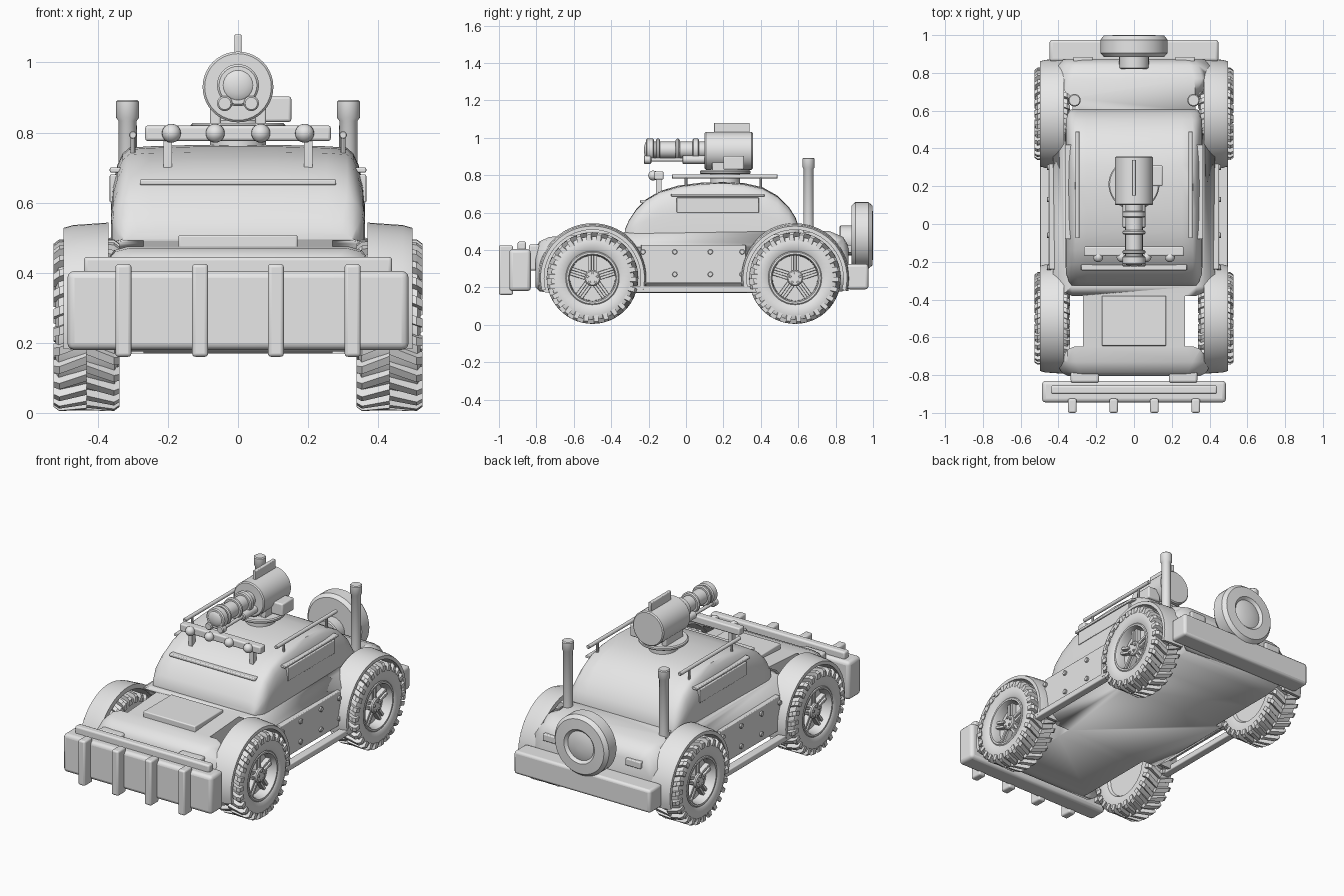
import bpy, bmesh, math
from mathutils import Vector, Matrix

if "Cube" in bpy.data.objects:
    bpy.data.objects.remove(bpy.data.objects["Cube"])

grey = bpy.data.materials.new("light_grey")
grey.use_nodes = True
grey.diffuse_color = (0.8, 0.8, 0.8, 1)
grey.node_tree.nodes["Principled BSDF"].inputs["Base Color"].default_value = (0.8, 0.8, 0.8, 1)


def finish(name, bm, bevel=0.0, smooth=True):
    bmesh.ops.recalc_face_normals(bm, faces=bm.faces)
    me = bpy.data.meshes.new(name)
    bm.to_mesh(me)
    bm.free()
    ob = bpy.data.objects.new(name, me)
    bpy.context.collection.objects.link(ob)
    me.materials.append(grey)
    if bevel:
        mod = ob.modifiers.new("soft_edges", 'BEVEL')
        mod.width, mod.segments, mod.limit_method = bevel, 3, 'ANGLE'
    if smooth:
        bpy.ops.object.select_all(action='DESELECT')
        ob.select_set(True)
        bpy.context.view_layer.objects.active = ob
        bpy.ops.object.shade_smooth_by_angle(angle=math.radians(38))
    return ob


def box(name, lo, hi, bevel=0.0, matrix=None):
    """Box between two opposite corners."""
    lo, hi = Vector(lo), Vector(hi)
    bm = bmesh.new()
    bmesh.ops.create_cube(bm, size=1)
    for v in bm.verts:
        v.co = Vector([a * b for a, b in zip(v.co, hi - lo)]) + (lo + hi) / 2
    if matrix:
        bm.transform(matrix)
    return finish(name, bm, bevel)


def loft(name, rings, bevel=0.0):
    """Skin closed rings of points and cap both ends."""
    bm = bmesh.new()
    rows = [[bm.verts.new(p) for p in ring] for ring in rings]
    n = len(rows[0])
    for a, b in zip(rows, rows[1:]):
        for i in range(n):
            j = (i + 1) % n
            bm.faces.new((a[i], a[j], b[j], b[i]))
    bm.faces.new(rows[0])
    bm.faces.new(rows[-1])
    return finish(name, bm, bevel)


def lathe(name, profile, loc, axis='z', seg=32):
    """Revolve (distance, radius) pairs about an axis through loc."""
    k = 'xyz'.index(axis)
    rings = []
    for t, r in profile:
        ring = []
        for i in range(seg):
            a = math.tau * i / seg
            p = [0, 0, 0]
            p[k], p[(k + 1) % 3], p[(k + 2) % 3] = t, r * math.cos(a), r * math.sin(a)
            ring.append(Vector(p) + Vector(loc))
        rings.append(ring)
    return loft(name, rings)


def rod(name, loc, r, length, axis, seg=20):
    e = min(r * 0.2, 0.006)
    return lathe(name, [(0, r - e), (e, r), (length - e, r), (length, r - e)], loc, axis, seg)


def dome(name, loc, r, direction=-1, squash=1.0):
    prof = [(direction * squash * r * math.sin(a), r * math.cos(a))
            for a in [math.radians(d) for d in (-80, -60, -30, 0, 20, 40, 60, 75, 86)]]
    return lathe(name, prof, loc, 'y', 24)


WHEEL_Z = 0.25
AXLES = {"front": -0.5, "rear": 0.583}

# Lower hull: sections along y, then round wheel wells
hull_rings = []
for y, w, bottom, top in ((-0.805, 0.35, 0.2, 0.41), (-0.785, 0.385, 0.18, 0.445), (-0.73, 0.41, 0.17, 0.47),
                          (-0.33, 0.43, 0.17, 0.495), (0.6, 0.43, 0.17, 0.51), (0.77, 0.42, 0.17, 0.5),
                          (0.84, 0.4, 0.18, 0.47), (0.87, 0.375, 0.2, 0.42)):
    half = [(w - 0.07, bottom), (w, bottom + 0.05), (w, top - 0.08), (w - 0.06, top - 0.01), (w - 0.1, top)]
    hull_rings.append([(x, y, z) for x, z in half] + [(-x, y, z) for x, z in reversed(half)])
hull = loft("hull", hull_rings)
for s in (-1, 1):
    for end, y in AXLES.items():
        inner = 0.27 if end == "front" else 0.325
        x0 = inner if s > 0 else -0.7
        cutter = lathe("well_cutter", [(0, 0.27), (0.7 - inner, 0.27)], (x0, y, WHEEL_Z), 'x', 48)
        cutter.hide_render = True
        mod = hull.modifiers.new("wheel_well", 'BOOLEAN')
        mod.operation, mod.object, mod.solver = 'DIFFERENCE', cutter, 'EXACT'
        bpy.context.view_layer.objects.active = hull
        bpy.ops.object.modifier_apply(modifier=mod.name)
        bpy.data.objects.remove(cutter)

# Domed cabin
cabin_rings = []
for y, w, top in ((-0.325, 0.33, 0.515), (-0.305, 0.345, 0.56), (-0.265, 0.36, 0.62), (-0.215, 0.362, 0.67),
                  (-0.14, 0.362, 0.715), (-0.04, 0.362, 0.745), (0.08, 0.362, 0.76), (0.2, 0.362, 0.765),
                  (0.31, 0.362, 0.758), (0.41, 0.362, 0.735), (0.49, 0.362, 0.69), (0.55, 0.36, 0.63),
                  (0.585, 0.35, 0.575), (0.605, 0.335, 0.52)):
    h = top - 0.48
    half = [(w, 0), (w, 0.4), (0.985 * w, 0.62), (0.95 * w, 0.8), (0.91 * w, 0.91), (0.86 * w, 0.97), (0.7 * w, 0.985),
            (0.3 * w, 1)]
    cabin_rings.append([(x, y, 0.48 + h * z) for x, z in half] + [(-x, y, 0.48 + h * z) for x, z in reversed(half)])
loft("cabin", cabin_rings)
box("windscreen_trim", (-0.28, -0.245, 0.65), (0.28, -0.2, 0.667), 0.005)
box("hood_hatch", (-0.17, -0.645, 0.46), (0.17, -0.38, 0.508), 0.006)

# Tread lugs in a chevron pattern
def tread(name, loc):
    bm = bmesh.new()
    count = 26
    for i in range(count):
        for side in (-1, 1):
            a0 = math.tau * (i + 0.25 * side) / count
            ring = []
            for x, lean, r_in, r_out in ((0.0, 0, 0.21, 0.243), (0.078, 0.13, 0.21, 0.245), (0.094, 0.15, 0.2, 0.233)):
                row = []
                for da, r in ((-0.065, r_in), (0.065, r_in), (0.05, r_out), (-0.05, r_out)):
                    a = a0 + da + lean
                    row.append(bm.verts.new((side * x, r * math.cos(a), r * math.sin(a))))
                ring.append(row)
            for p, q in zip(ring, ring[1:]):
                for k in range(4):
                    bm.faces.new((p[k], p[(k + 1) % 4], q[(k + 1) % 4], q[k]))
            bm.faces.new(ring[0])
            bm.faces.new(ring[-1])
    bm.transform(Matrix.Translation(loc))
    finish(name, bm, smooth=False)


# Wheels and arched fenders
for s, side in ((-1, "right"), (1, "left")):
    for end, y in AXLES.items():
        tag = f"{end}_{side}"
        c = Vector((s * 0.432, y, WHEEL_Z))
        tyre = [(-0.065, 0.14), (-0.08, 0.15), (-0.088, 0.19), (-0.08, 0.222), (0.08, 0.222), (0.089, 0.2),
                (0.086, 0.15), (0.08, 0.143), (0.084, 0.138), (0.084, 0.128), (0.07, 0.122), (0.025, 0.12)]
        lathe(f"tyre_{tag}", [(s * t, r) for t, r in tyre], c, 'x', 48)
        tread(f"tread_{tag}", c)
        rod(f"hub_{tag}", c + Vector((s * 0.045 - 0.025, 0, 0)), 0.043, 0.05, 'x')
        for i in range(5):
            a = math.tau * i / 5
            turn = Matrix.Translation(c) @ Matrix.Rotation(a, 4, 'X')
            for off in (-0.014, 0.014):
                box(f"spoke_{tag}", (s * 0.04 - 0.015, off - 0.008, 0.025), (s * 0.04 + 0.015, off + 0.008, 0.128),
                    0.003, turn)
            rod(f"wheel_bolt_{tag}", c + Vector((s * 0.072 - 0.006, 0.027 * math.sin(a), 0.027 * math.cos(a))),
                0.007, 0.012, 'x', 8)
        rings = []
        for i in range(33):
            a = math.radians(-14 + 208 * i / 32)
            rings.append([(s * x, y + r * math.cos(a), WHEEL_Z + r * math.sin(a))
                          for x, r in ((0.37, 0.265), (0.37, 0.293), (0.47, 0.286), (0.498, 0.278), (0.498, 0.258))])
        loft(f"fender_{tag}", rings)

    # Riveted side panel, step and window
    x0, x1 = sorted((s * 0.4, s * 0.45))
    box(f"side_panel_{side}", (x0, -0.24, 0.225), (x1, 0.32, 0.428), 0.004)
    for y in (-0.23, -0.06, 0.13, 0.3):
        for z in (0.27, 0.39):
            rod(f"rivet_{side}", (s * 0.45 - 0.011, y, z), 0.014, 0.022, 'x', 12)
    x0, x1 = sorted((s * 0.45, s * 0.497))
    box(f"side_step_{side}", (x0, -0.36, 0.172), (x1, 0.4, 0.208), 0.006)
    x0, x1 = sorted((s * 0.33, s * 0.366))
    box(f"side_window_{side}", (x0, -0.05, 0.6), (x1, 0.39, 0.68), 0.004)
    box(f"window_trim_{side}", (x0, -0.08, 0.686), (x1, 0.42, 0.7), 0.004)

    # Roof rail, exhaust stack and tail lamp
    rod(f"roof_rail_{side}", (s * 0.3, -0.075, 0.793), 0.011, 0.565, 'y', 12)
    for y in (0.0, 0.4):
        rod(f"rail_post_{side}", (s * 0.3, y, 0.71), 0.007, 0.08, 'z', 8)
    lathe(f"exhaust_stack_{side}", [(0, 0.028), (0.34, 0.026), (0.35, 0.033), (0.395, 0.033), (0.4, 0.028)],
          (s * 0.315, 0.655, 0.493), 'z', 24)
    box(f"tail_lamp_{side}", (s * 0.27 - 0.05, 0.84, 0.385), (s * 0.27 + 0.05, 0.885, 0.425), 0.005)
    box(f"bumper_mount_{side}", (s * 0.26 - 0.075, -0.84, 0.29), (s * 0.26 + 0.075, -0.78, 0.43), 0.012)

# Front ram bumper with upright bars
box("front_bumper", (-0.487, -0.945, 0.18), (0.487, -0.83, 0.405), 0.02)
box("bumper_rail", (-0.44, -0.9, 0.395), (0.44, -0.855, 0.445), 0.01)
for x in (-0.327, -0.108, 0.108, 0.327):
    box("bumper_bar", (x - 0.023, -1.0, 0.16), (x + 0.023, -0.925, 0.425), 0.01)

# Rear bumper and spare wheel
box("rear_bumper", (-0.447, 0.86, 0.19), (0.447, 0.975, 0.325), 0.015)
lathe("spare_tyre", [(0, 0.13), (0, 0.16), (0.02, 0.178), (0.09, 0.178), (0.112, 0.16), (0.115, 0.1),
                     (0.1, 0.085), (0.108, 0.06), (0.112, 0.02)], (0, 0.885, 0.478), 'y', 40)
rod("spare_mount", (0, 0.82, 0.45), 0.08, 0.08, 'y')

# Roof light bar
box("light_bar", (-0.265, -0.17, 0.776), (0.265, -0.12, 0.82), 0.008)
for x in (-0.19, -0.065, 0.065, 0.19):
    dome("roof_lamp", (x, -0.175, 0.798), 0.027)
for x in (-0.2, 0.2):
    box("light_bar_leg", (x - 0.012, -0.16, 0.69), (x + 0.012, -0.13, 0.78))

# Turret: ring, drum, fin, ammunition box and stepped barrel
rod("turret_neck", (0, 0.21, 0.74), 0.08, 0.1, 'z')
rod("turret_ring", (0, 0.21, 0.805), 0.135, 0.022, 'z', 40)
rod("turret_drum", (0, 0.1, 0.93), 0.101, 0.257, 'y', 40)
box("turret_fin", (-0.01, 0.15, 1.0), (0.01, 0.34, 1.08), 0.004)
box("ammunition_box", (0.07, 0.2, 0.83), (0.152, 0.31, 0.903), 0.008)
for s in (-1, 1):
    box("turret_bracket", (s * 0.065 - 0.015, 0.14, 0.82), (s * 0.065 + 0.015, 0.3, 0.88), 0.005)
    rod("lower_barrel", (s * 0.038, -0.225, 0.883), 0.022, 0.04, 'y', 16)
    rod("lower_barrel_sleeve", (s * 0.038, -0.02, 0.883), 0.022, 0.14, 'y', 16)
    rod("lower_barrel_core", (s * 0.038, -0.2, 0.883), 0.01, 0.25, 'y', 12)
rod("barrel", (0, -0.19, 0.935), 0.044, 0.31, 'y', 32)
for y, length in ((-0.215, 0.045), (-0.16, 0.022), (-0.055, 0.022), (0.035, 0.035)):
    rod("barrel_band", (0, y, 0.935), 0.06, length, 'y', 32)
dome("muzzle", (0, -0.205, 0.935), 0.05, -1, 0.4)
